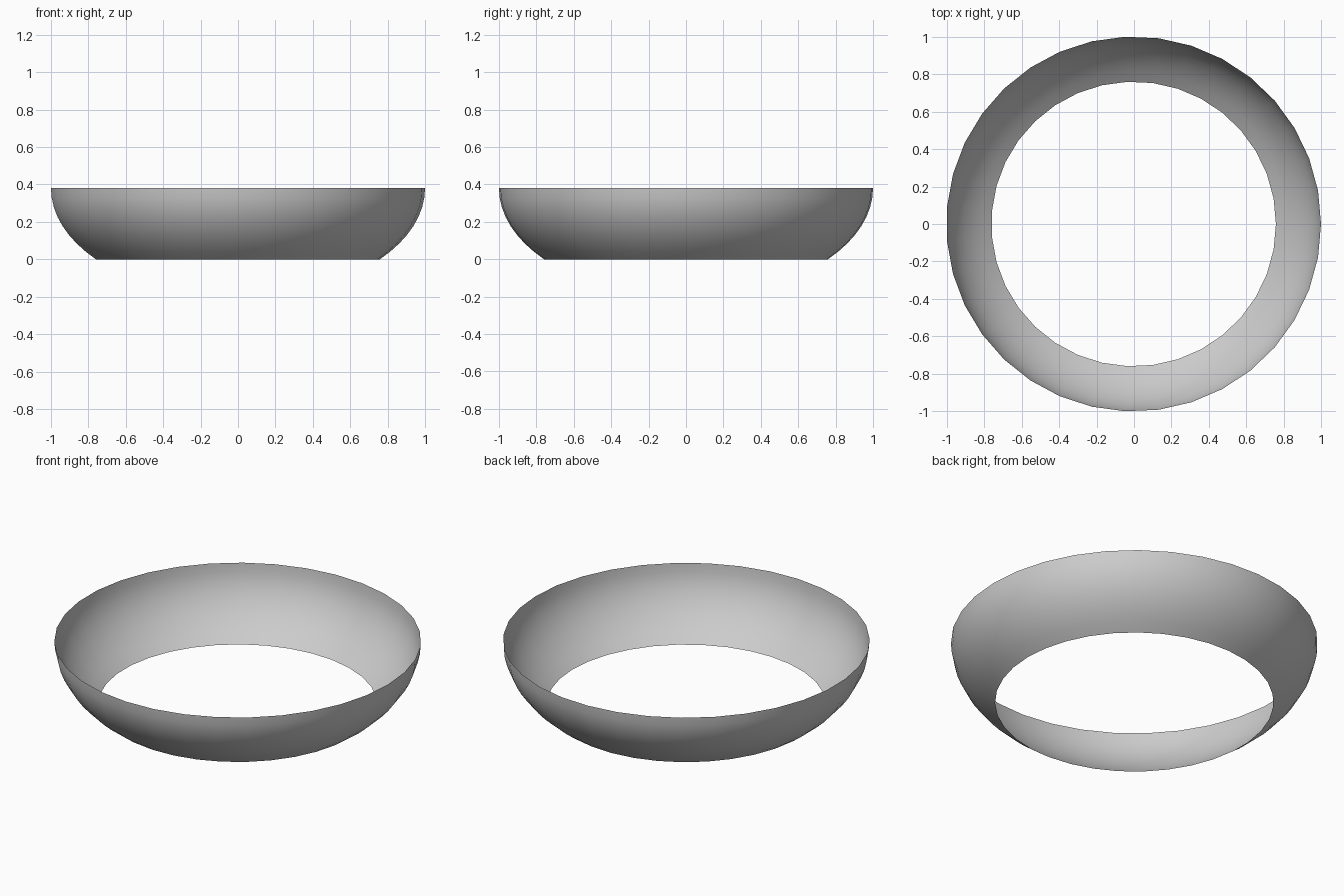
import bpy, bmesh
from math import sin, cos, pi, acos

if "Cube" in bpy.data.objects:
    bpy.data.objects.remove(bpy.data.objects["Cube"])

SIDES, RINGS = 35, 8
HEIGHT, R_TOP, R_BOTTOM = 0.38, 1.001, 0.76
T_END = acos(R_BOTTOM / R_TOP)
DEPTH = HEIGHT / sin(T_END)

# open bowl band: elliptical profile swept around z, thin single surface
bm = bmesh.new()
rings = []
for i in range(RINGS + 1):
    t = T_END * (1 - i / RINGS)
    r, z = R_TOP * cos(t), HEIGHT - DEPTH * sin(t)
    rings.append([bm.verts.new((r * cos(2 * pi * k / SIDES) - 0.002,
                                r * sin(2 * pi * k / SIDES), z))
                  for k in range(SIDES)])
for low, high in zip(rings, rings[1:]):
    for k in range(SIDES):
        n = (k + 1) % SIDES
        bm.faces.new((low[k], low[n], high[n], high[k])).smooth = True

mesh = bpy.data.meshes.new("bowl_band")
bm.to_mesh(mesh)
bm.free()
band = bpy.data.objects.new("bowl_band", mesh)
bpy.context.collection.objects.link(band)
